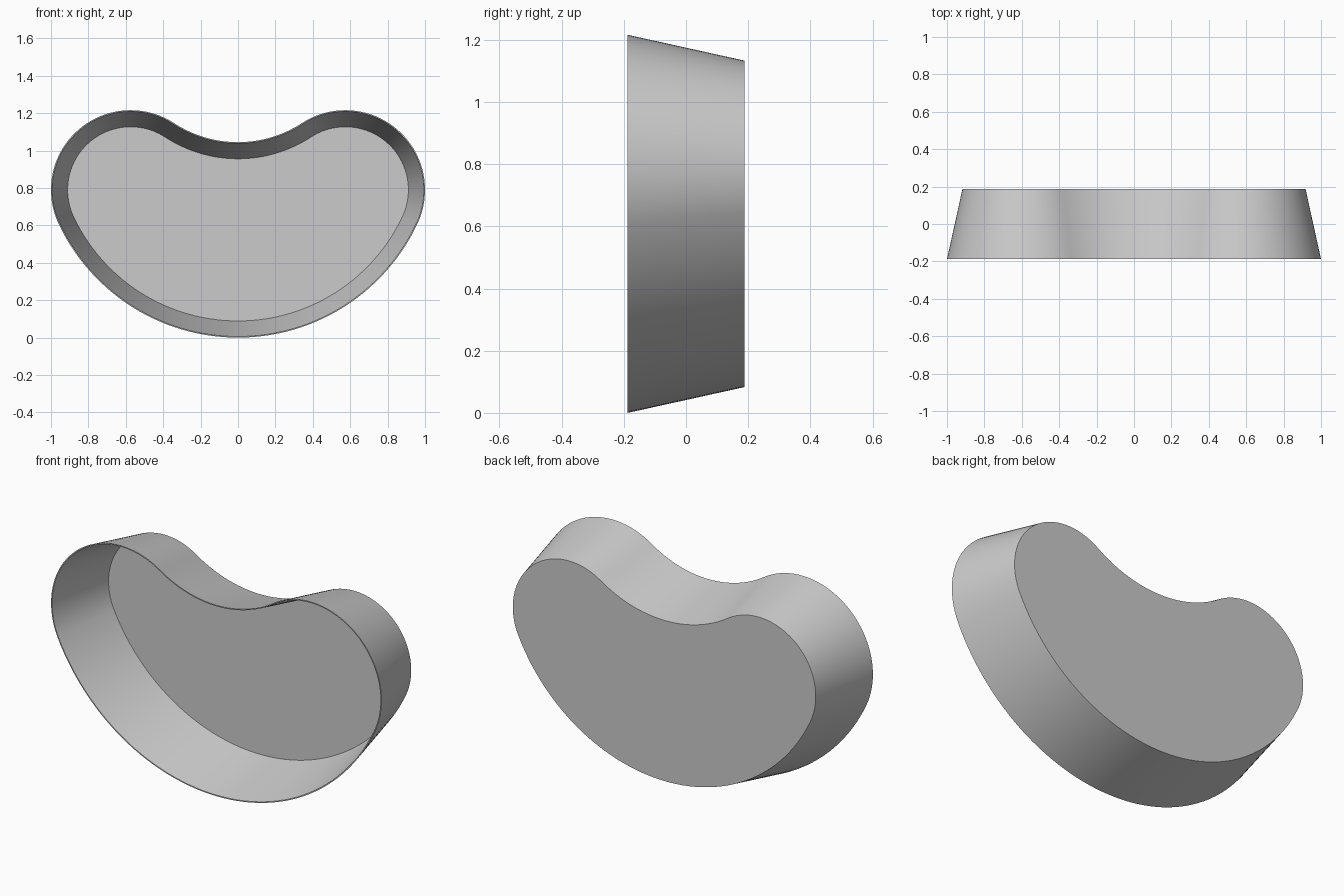
import bpy, bmesh
from math import atan2, pi, cos, sin

if "Cube" in bpy.data.objects:
    bpy.data.objects.remove(bpy.data.objects["Cube"])

# Bean outline: two lobes, a wide belly arc and a shallow dip, all tangent
LX, LZ, LR = 0.574, 0.79, 0.426
DIP = 1.045
# belly centre height (arc passes through z = 0), dip centre height
BELLY = (LX**2 + LZ**2 - LR**2) / (2 * (LZ - LR))
k = DIP - LR
TOP = (LX**2 + LZ**2 - k**2) / (2 * (LZ - k))
A_BELLY = atan2(LZ - BELLY, LX)       # tangent direction, belly to lobe
A_DIP = atan2(TOP - LZ, -LX)          # tangent direction, lobe to dip


def arc(cx, cz, r, a0, a1, n):
    return [(cx + r * cos(a0 + (a1 - a0) * i / n),
             cz + r * sin(a0 + (a1 - a0) * i / n)) for i in range(n)]


def bean(inset):
    half = arc(0, BELLY, BELLY - inset, -pi / 2, A_BELLY, 28)
    half += arc(LX, LZ, LR - inset, A_BELLY, A_DIP, 40)
    half += arc(0, TOP, TOP - DIP + inset, A_DIP - pi, -pi / 2, 16)
    half.append((0, DIP - inset))
    return half + [(-x, z) for x, z in half[-2:0:-1]]


def ring(bm, inset, y):
    return [bm.verts.new((x, y, z)) for x, z in bean(inset)]


def bridge(bm, a, b):
    n = len(a)
    for i in range(n):
        j = (i + 1) % n
        bm.faces.new((a[i], a[j], b[j], b[i]))


# Thin tapered tray, open at the front
D, TAPER, T = 0.188, 0.083, 0.006
bm = bmesh.new()
back = ring(bm, TAPER, D)
rim_out = ring(bm, 0, -D)
rim_in = ring(bm, T, -D)
floor = ring(bm, TAPER + T, D - T)
for a, b in ((back, rim_out), (rim_out, rim_in), (rim_in, floor)):
    bridge(bm, a, b)
bm.faces.new(back)
bm.faces.new(floor)
bmesh.ops.recalc_face_normals(bm, faces=bm.faces)

mesh = bpy.data.meshes.new("bean_tray")
bm.to_mesh(mesh)
bm.free()
tray = bpy.data.objects.new("bean_tray", mesh)
bpy.context.collection.objects.link(tray)
bpy.context.view_layer.objects.active = tray
tray.select_set(True)
bpy.ops.object.shade_smooth_by_angle(angle=0.6)
